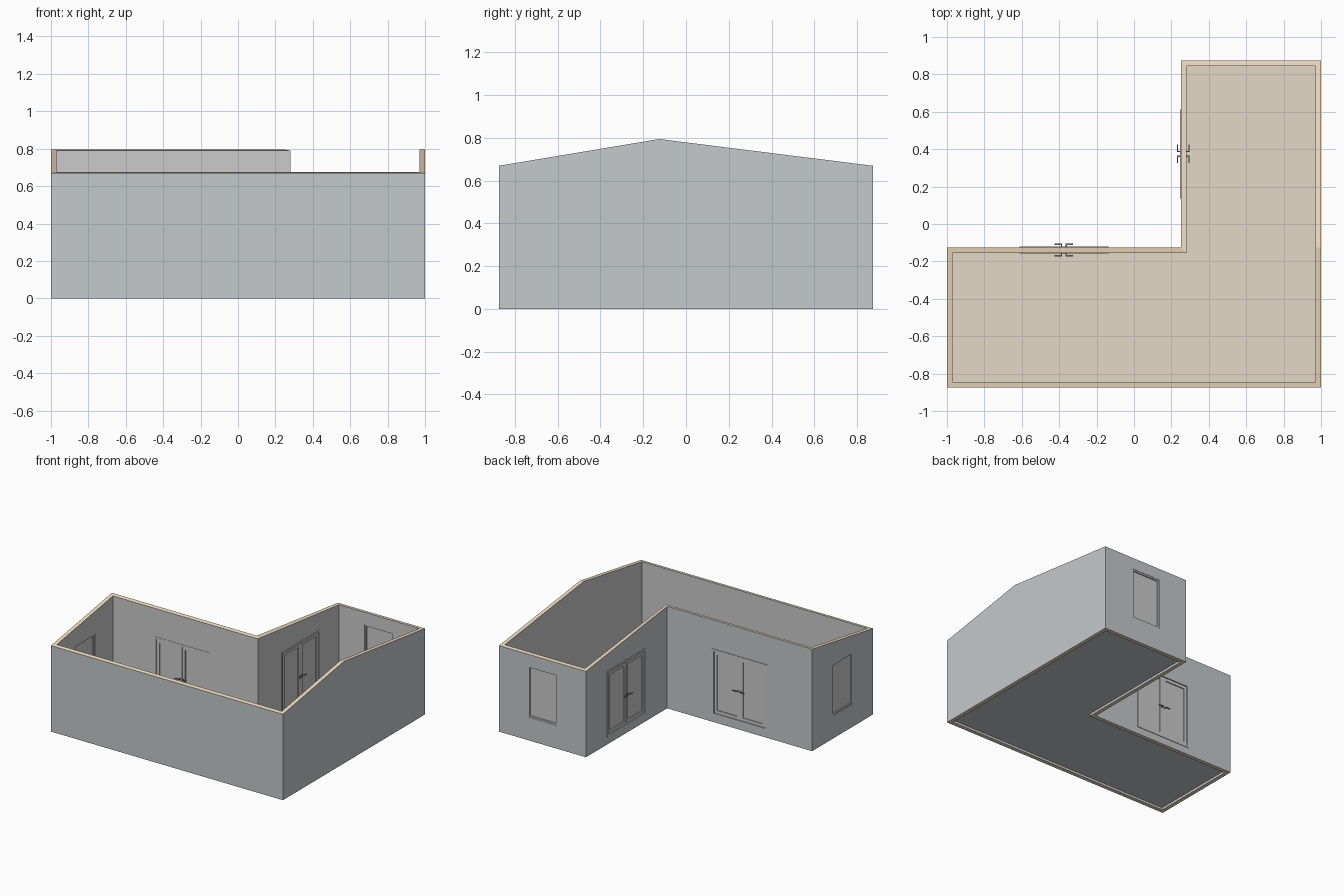
import bpy, bmesh, math
from mathutils import Matrix, Vector

if "Cube" in bpy.data.objects:
    bpy.data.objects.remove(bpy.data.objects["Cube"])


def mat(name, r, g, b):
    m = bpy.data.materials.new(name)
    m.diffuse_color = (r, g, b, 1)
    m.use_nodes = True
    m.node_tree.nodes["Principled BSDF"].inputs["Base Color"].default_value = m.diffuse_color
    return m


EXTERIOR = mat("exterior_grey", 0.56, 0.585, 0.6)
TAN = mat("cut_edge_tan", 0.88, 0.72, 0.54)
INTERIOR = mat("interior_grey", 0.8, 0.8, 0.8)
FLOOR = mat("floor_tan", 0.78, 0.69, 0.57)
DARK = mat("handle_dark", 0.25, 0.25, 0.25)


def finish(bm, name, mats=(), matrix=None):
    bmesh.ops.recalc_face_normals(bm, faces=bm.faces)
    me = bpy.data.meshes.new(name)
    bm.to_mesh(me)
    bm.free()
    for m in mats:
        me.materials.append(m)
    ob = bpy.data.objects.new(name, me)
    bpy.context.collection.objects.link(ob)
    if matrix is not None:
        ob.matrix_world = matrix
    return ob


def boxes(name, spans, mats=(), matrix=None):
    """One object made of boxes given as (x0, x1, y0, y1, z0, z1)."""
    bm = bmesh.new()
    for x0, x1, y0, y1, z0, z1 in spans:
        m = (Matrix.Translation(((x0 + x1) / 2, (y0 + y1) / 2, (z0 + z1) / 2))
             @ Matrix.Diagonal((x1 - x0, y1 - y0, z1 - z0, 1)))
        bmesh.ops.create_cube(bm, size=1, matrix=m)
    return finish(bm, name, mats, matrix)


def ring(x0, x1, z0, z1, t, y0, y1):
    """Four bars forming a rectangular frame of bar width t."""
    return [(x0, x0 + t, y0, y1, z0, z1), (x1 - t, x1, y0, y1, z0, z1),
            (x0 + t, x1 - t, y0, y1, z0, z0 + t), (x0 + t, x1 - t, y0, y1, z1 - t, z1)]


# L-shaped walls whose top follows a ridge at y = -0.125
def roof(y):
    return 0.795 - 0.125 * (abs(y + 0.125) / (0.75 if y < -0.125 else 1.0))


outer = [(-1, -.875), (1, -.875), (1, -.125), (1, .875), (.25, .875), (.25, -.125), (-1, -.125)]
inner = [(-.97, -.845), (.97, -.845), (.97, -.125), (.97, .845), (.28, .845), (.28, -.155), (-.97, -.155)]
bm = bmesh.new()
ob_, ib_ = ([bm.verts.new((x, y, 0)) for x, y in p] for p in (outer, inner))
ot, it = ([bm.verts.new((x, y, roof(y))) for x, y in p] for p in (outer, inner))
n = len(outer)
for i in range(n):
    j = (i + 1) % n
    for lo, hi, mi in ((ob_, ot, 0), (ot, it, 1), (it, ib_, 2), (ib_, ob_, 1)):
        bm.faces.new((lo[i], lo[j], hi[j], hi[i])).material_index = mi
walls = finish(bm, "walls", (EXTERIOR, TAN, INTERIOR))

# Floor slab, raised slightly above the wall base
bm = bmesh.new()
f = bm.faces.new([bm.verts.new((x, y, .018)) for x, y in inner])
ext = bmesh.ops.extrude_face_region(bm, geom=[f], use_keep_orig=True)
bmesh.ops.translate(bm, vec=(0, 0, .015),
                    verts=[v for v in ext["geom"] if isinstance(v, bmesh.types.BMVert)])
for f in bm.faces:
    f.material_index = int(f.calc_center_median().z > .03)
finish(bm, "floor", (EXTERIOR, FLOOR))


def place(x, y, deg):
    return Matrix.Translation((x, y, 0)) @ Matrix.Rotation(math.radians(deg), 4, 'Z')


def cut(hw, z0, z1, m):
    """Cut an opening through the wall; local y points outward."""
    c = boxes("opening_cutter", [(-hw, hw, -.1, .1, z0, z1)], (EXTERIOR,), m)
    c.hide_render = True
    mod = walls.modifiers.new("opening", 'BOOLEAN')
    mod.object, mod.solver = c, 'EXACT'
    bpy.context.view_layer.objects.active = walls
    bpy.ops.object.modifier_apply(modifier=mod.name)
    bpy.data.objects.remove(c)


# Windows: slim frame and a pane
def window(name, m):
    hw, z0, z1 = .125, .18, .58
    cut(hw, z0, z1, m)
    boxes(name + "_frame", ring(-hw, hw, z0, z1, .012, -.027, -.003), (), m)
    boxes(name + "_pane", [(-hw + .01, hw - .01, -.018, -.012, z0 + .01, z1 - .01)], (), m)


# Double doors: casing, two glazed leaves, lever handles on both sides
def double_door(name, m):
    hw, z0, z1 = .238, .055, .57
    cut(hw, z0, z1, m)
    boxes(name + "_casing", ring(-hw, hw, z0, z1, .016, -.032, .004), (), m)
    for side, s in (("left", -1), ("right", 1)):
        a, b = sorted((s * .001, s * (hw - .017)))
        lo, hi = z0 + .017, z1 - .017
        boxes(f"{name}_{side}_leaf", ring(a, b, lo, hi, .024, -.025, -.003), (), m)
        boxes(f"{name}_{side}_pane",
              [(a + .022, b - .022, -.018, -.010, lo + .022, hi - .022)], (), m)
        spans = []
        for d0, d1, l0, l1 in ((-.004, .02, .014, .02), (-.048, -.024, -.048, -.042)):
            sa, sb = sorted((s * .010, s * .016))
            la, lb = sorted((s * .010, s * .05))
            spans += [(sa, sb, d0, d1, .297, .303), (la, lb, l0, l1, .297, .303)]
        boxes(f"{name}_{side}_handle", spans, (DARK,), m)


window("back_window", place(.625, .875, 0))
window("side_window", place(-1, -.5, 90))
double_door("courtyard_door", place(-.375, -.125, 0))
double_door("wing_door", place(.25, .375, 90))
